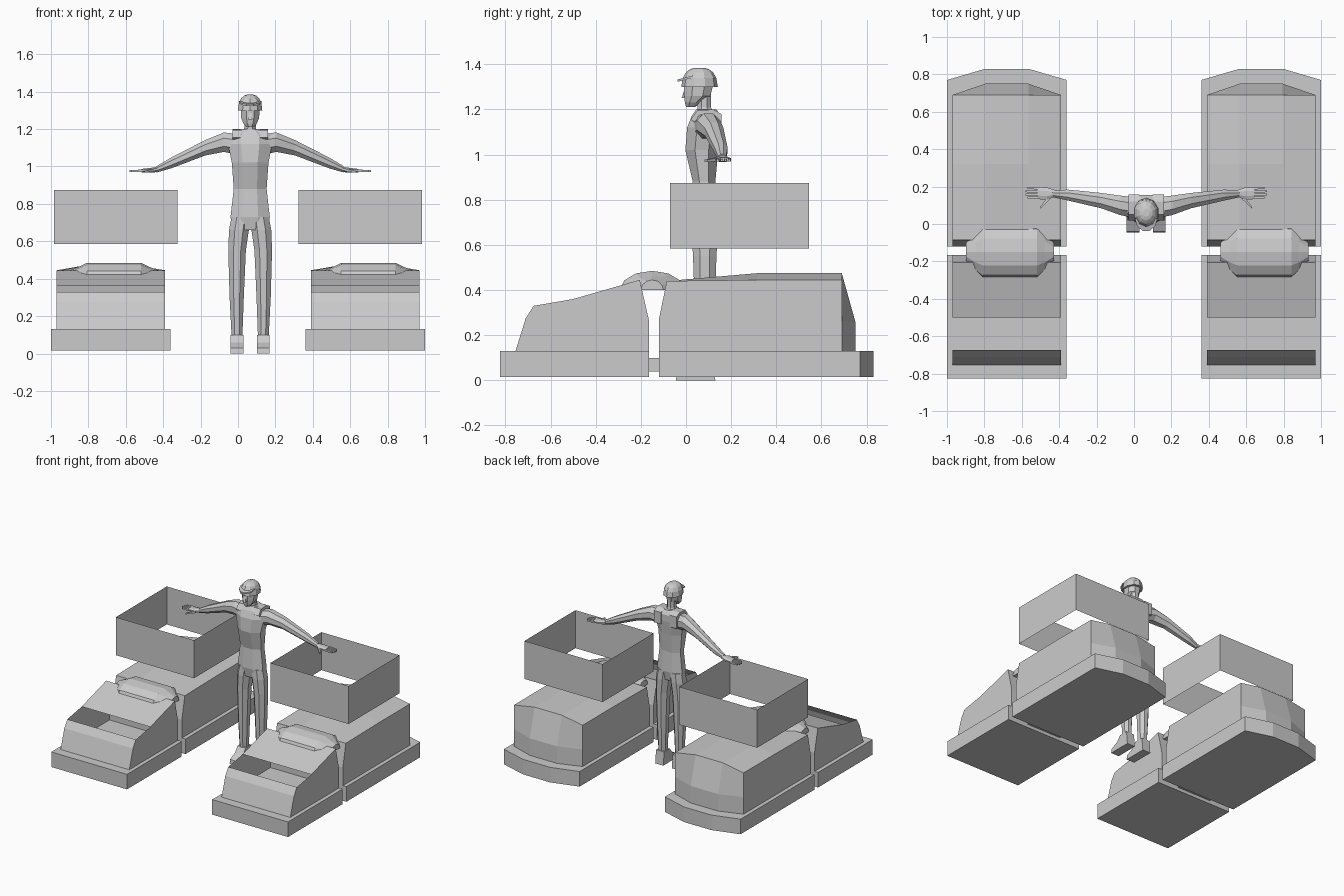
import bpy
from math import cos, sin, pi, copysign
from mathutils import Vector

cube = bpy.data.objects.get("Cube")
if cube:
    bpy.data.objects.remove(cube, do_unlink=True)

grey = bpy.data.materials.new("plain_grey")
grey.use_nodes = True
grey.diffuse_color = (.6, .6, .6, 1)
grey.node_tree.nodes["Principled BSDF"].inputs["Base Color"].default_value = grey.diffuse_color


def loft(name, sections, caps=True, skipped_strip=None):
    """Join equal closed sections into one surface, optionally leaving out one strip."""
    count = len(sections[0])
    last = len(sections) * count - count
    verts = [point for section in sections for point in section]
    faces = []
    for start in range(0, last, count):
        for i in range(count):
            if i != skipped_strip:
                j = (i + 1) % count
                faces.append((start + i, start + j, start + count + j, start + count + i))
    if caps:
        faces.append(tuple(reversed(range(count))))
        faces.append(tuple(range(last, last + count)))
    mesh = bpy.data.meshes.new(name)
    mesh.from_pydata(verts, [], faces)
    mesh.materials.append(grey)
    obj = bpy.data.objects.new(name, mesh)
    bpy.context.collection.objects.link(obj)
    bpy.context.view_layer.objects.active = obj
    bpy.ops.object.mode_set(mode='EDIT')
    bpy.ops.mesh.select_all(action='SELECT')
    bpy.ops.mesh.normals_make_consistent(inside=False)
    bpy.ops.object.mode_set(mode='OBJECT')
    return obj


def ring(centre, width, height, upright, sides):
    """Flat-sided ring, lying level for upright parts and facing x for the others."""
    points = []
    for i in range(sides):
        angle = pi * (2 * i + 1) / sides
        u = width * cos(angle) / cos(pi / sides)
        v = height * sin(angle) / cos(pi / sides)
        points.append(Vector(centre) + Vector((u, v, 0) if upright else (0, u, v)))
    return points


def tube(name, stations, upright=True, sides=8):
    """Loft rings given as x, y, z, half width, half height."""
    loft(name, [ring((x, y, z), a, b, upright, sides) for x, y, z, a, b in stations])


def box(name, x, half_width, back_and_front, bottom_and_top, caps=True):
    front, back = back_and_front
    loft(name, [[(x - half_width, front, z), (x + half_width, front, z),
                 (x + half_width, back, z), (x - half_width, back, z)]
                for z in bottom_and_top], caps)


def extrude(name, x, half_width, profile, skipped_strip=None):
    """Pull a side profile across the width."""
    loft(name, [[(x + dx, y, z) for y, z in profile] for dx in (-half_width, half_width)],
         skipped_strip=skipped_strip)


def bowed(name, x, half_width, profile):
    """Cross-wise loft whose profile depends on being in the bowed middle or at the edge."""
    middle = .115
    loft(name, [[(x + dx, y, z) for y, z in profile(abs(dx) == middle)]
                for dx in (-half_width, -middle, middle, half_width)])


BASE_BOTTOM, BASE_TOP = .015, .13
BASE_HALF, BODY_HALF = .32, .29
GAP_FRONT, GAP_BACK = -.165, -.12


def rear_base_profile(in_middle):
    back = .83 if in_middle else .77
    return [(GAP_BACK, BASE_BOTTOM), (GAP_BACK, BASE_TOP), (back, BASE_TOP), (back, BASE_BOTTOM)]


def rear_body_profile(in_middle):
    back, top = (.75, .475) if in_middle else (.69, .445)
    return [(GAP_BACK, BASE_TOP), (GAP_BACK, .27), (-.085, .44), (.32, top),
            (.69, top), (back, .26), (back, BASE_TOP)]


# Two vehicles with a floating open frame above each
for side, x in (("right", -.68), ("left", .68)):
    box(side + "_front_base", x, BASE_HALF, (-.825, GAP_FRONT), (BASE_BOTTOM, BASE_TOP))
    box(side + "_coupling", x, BODY_HALF / 2, (GAP_FRONT, GAP_BACK), (.04, .1))
    bowed(side + "_rear_base", x, BASE_HALF, rear_base_profile)
    bowed(side + "_rear_body", x, BODY_HALF, rear_body_profile)

    # Front shell, open between the nose panel and the hood
    shell = [(-.755, BASE_TOP), (-.71, .275), (-.675, .33), (-.5, .36),
             (-.205, .445), (GAP_FRONT, .27), (GAP_FRONT, BASE_TOP)]
    extrude(side + "_front_shell", x, BODY_HALF, shell, skipped_strip=2)

    # Barrel cover bridging front and rear, narrowing to both ends
    half_barrel = [(.145, .143, .085), (.185, .11, .065), (.235, .05, .045)]
    barrel = [(-dx, length, height) for dx, length, height in reversed(half_barrel)] + half_barrel
    arc = [pi * step / 6 for step in range(7)]
    loft(side + "_barrel_cover", [
        [(x + .017 + dx, -.15 - length * cos(angle), .4 + height * sin(angle)) for angle in arc]
        for dx, length, height in barrel])

    box(side + "_open_frame", copysign(.653, x), .33, (-.07, .545), (.585, .875), caps=False)

# Standing figure
CENTRE = .065
torso = [(.66, .08, .095, .045), (.73, .08, .105, .058), (.88, .08, .088, .05),
         (1.02, .07, .098, .073), (1.12, .08, .118, .075), (1.17, .09, .11, .065),
         (1.2, .09, .05, .045)]
head = [(1.21, .02, .02, .02), (1.23, .03, .036, .035), (1.26, .05, .048, .058), (1.34, .06, .052, .068)]
neck = [(1.17, .09, .04, .04), (1.21, .08, .03, .03), (1.27, .08, .03, .03)]
for name, stations in (("torso", torso), ("head", head), ("neck", neck)):
    tube(name, [(CENTRE, y, z, a, b) for z, y, a, b in stations])
tube("nose", [(CENTRE, -.006, 1.25, .012, .014), (CENTRE, .003, 1.3, .005, .006)], sides=4)

# Helmet dome and curved peak
dome = [pi / 2 * step for step in (0, .3, .55, .75, .9)]
tube("helmet", [(CENTRE, .06, 1.3 + .085 * sin(t), .065 * cos(t) ** .7, .077 * cos(t) ** .7)
                for t in dome], sides=10)
sweep = [pi * step / 5 for step in range(6)]
loft("helmet_peak", [[(CENTRE - .06 * cos(t), .03 - .07 * sin(t), z - .018 * sin(t)) for t in sweep]
                     for z in (1.34, 1.35)])

for side, sign in (("right", -1), ("left", 1)):

    def limb(part, stations, upright=False, sides=8):
        """Tube placed by its distance outward from the figure's centre line."""
        tube(side + part, [(CENTRE + sign * out, y, z, a, b) for out, y, z, a, b in stations],
             upright, sides)

    # Leg and shoe
    leg = [(.05, .07, .027), (.3, .072, .038), (.55, .07, .047), (.66, .06, .053), (.73, .05, .05)]
    limb("_leg", [(out, .083, z, half, half + .005) for z, out, half in leg], upright=True)
    extrude(side + "_shoe", CENTRE + sign * .07, .034,
            [(-.045, 0), (-.04, .03), (.02, .06), (.05, .1), (.12, .1), (.13, 0)])

    # Arm sloping down and back to the wrist
    arm = [(.08, .09, 1.12, .055), (.14, .1, 1.13, .052), (.24, .125, 1.1, .041),
           (.42, .155, 1.02, .029), (.5, .16, .985, .017)]
    limb("_arm", [(out, y, z, half, half) for out, y, z, half in arm])

    # Hand, fingers and thumb
    limb("_palm", [(.49, .163, .985, .019, .014), (.53, .163, .98, .033, .013),
                   (.58, .165, .978, .032, .009)])
    for finger in range(4):
        y = .141 + .017 * finger
        tip = .645 if finger in (1, 2) else .634
        limb(f"_finger_{finger + 1}", [(.575, y, .977, .007, .007), (tip, y, .975, .005, .005)], sides=4)
    limb("_thumb", [(.515, .145, .98, .014, .008), (.565, .088, .972, .006, .005)], sides=4)

    # Shoulder strap over the top and down the back
    strap = [(.02, 1.155), (.05, 1.195), (.12, 1.2), (.157, 1.18), (.157, 1.09), (.13, 1.09)]
    extrude(side + "_shoulder_strap", CENTRE + sign * .065, .03, strap)
